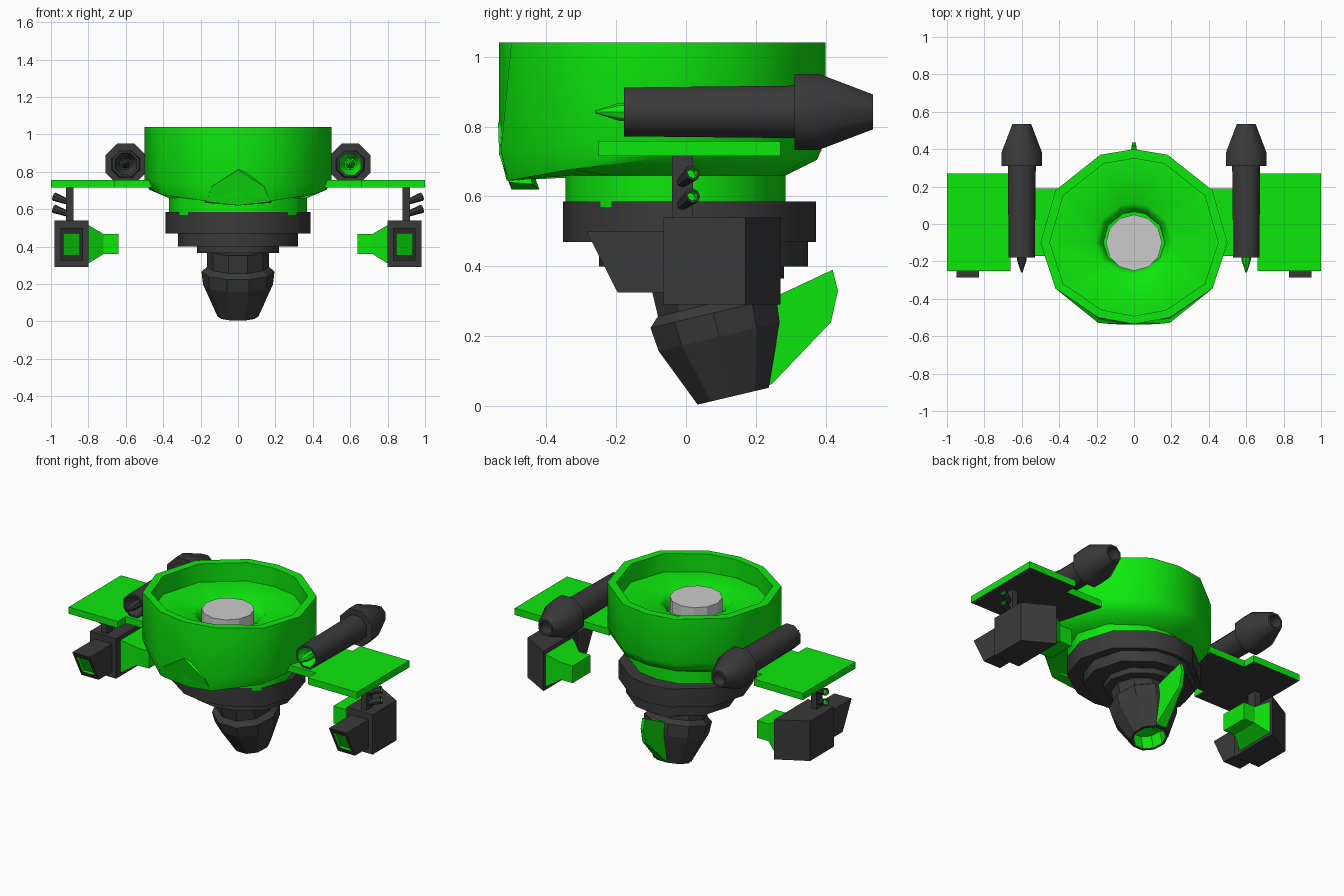
import bpy, bmesh, math
from mathutils import Vector

if "Cube" in bpy.data.objects:
    bpy.data.objects.remove(bpy.data.objects["Cube"])


def material(name, c):
    m = bpy.data.materials.new(name)
    m.diffuse_color = (*c, 1)
    m.use_nodes = True
    m.node_tree.nodes["Principled BSDF"].inputs["Base Color"].default_value = m.diffuse_color
    return m


GREEN = material("green_paint", (0.004, 0.81, 0.004))
DARK = material("dark_metal", (0.042, 0.042, 0.042))


def loft(name, rings, bands=0, mats=(GREEN, DARK), caps=(0, 0), smooth=None):
    """Skin equal-sized rings; bands gives a material slot per band."""
    bm = bmesh.new()
    vs = [[bm.verts.new(p) for p in r] for r in rings]
    n = len(rings[0])
    if isinstance(bands, int):
        bands = [bands] * (len(rings) - 1)
        caps = (bands[0], bands[0]) if bands[0] else caps
    for a, b, slot in zip(vs, vs[1:], bands):
        for i in range(n):
            j = (i + 1) % n
            bm.faces.new((a[i], a[j], b[j], b[i])).material_index = slot
    bm.faces.new(vs[0]).material_index = caps[0]
    bm.faces.new(vs[-1]).material_index = caps[1]
    bmesh.ops.recalc_face_normals(bm, faces=bm.faces)
    me = bpy.data.meshes.new(name)
    bm.to_mesh(me)
    bm.free()
    for m in mats:
        me.materials.append(m)
    ob = bpy.data.objects.new(name, me)
    bpy.context.collection.objects.link(ob)
    if smooth:
        bpy.ops.object.select_all(action='DESELECT')
        ob.select_set(True)
        bpy.context.view_layer.objects.active = ob
        bpy.ops.object.shade_smooth_by_angle(angle=math.radians(smooth))
    return ob


def circle(centre, axis, r, n, phase=0.0):
    """Ring of n points round an axis."""
    axis = Vector(axis).normalized()
    u = Vector((1, 0, 0)) if abs(axis.x) < 0.8 else Vector((0, 1, 0))
    u = (u - axis * u.dot(axis)).normalized()
    v = axis.cross(u)
    return [Vector(centre) + r * (u * math.cos(a) + v * math.sin(a))
            for a in (phase + 2 * math.pi * i / n for i in range(n))]


def turned(name, start, axis, profile, n, phase=0.0, **kw):
    """Lathe a list of (distance, radius) along an axis."""
    axis = Vector(axis).normalized()
    return loft(name, [circle(Vector(start) + axis * t, axis, r, n, phase)
                       for t, r in profile], **kw)


def rect(x0, x1, z0, z1, y, y_outer=None):
    yo = y if y_outer is None else y_outer
    return [(x0, y, z0), (x1, yo, z0), (x1, yo, z1), (x0, y, z1)]


# Main bowl: one outline scaled into rings from the recess over the rim to the neck
half = [(0, .5), (.18, .47), (.42, .28), (.5, 0), (.42, -.245), (.19, -.40), (0, -.435)]
outline = half + [(-x, y) for x, y in half[-2:0:-1]]


def bowl_ring(k, z, cy=-.1, drop=0.0, ky=None, flare=0.0):
    pts = [(x * k, (y - (flare if y < -.39 and x else 0)) * (ky or k) + cy) for x, y in outline]
    return [(x, y, z - drop * min(1, max(0, (-y - .22) / .24))) for x, y in pts]


loft("bowl_body", [
    bowl_ring(.33, .85), bowl_ring(.36, .90), bowl_ring(.42, .925),
    bowl_ring(.90, .925), bowl_ring(.90, 1.04), bowl_ring(1, 1.04),
    bowl_ring(1, .76, drop=.03, flare=.03), bowl_ring(.95, .705, drop=.06, flare=.03),
    bowl_ring(.74, .66, -.052, ky=.675), bowl_ring(.74, .57, -.052, ky=.675)], smooth=45)
turned("centre_disc", (0, -.1, .83), (0, 0, 1), [(0, .15), (.125, .15)], 12, mats=())

# Faceted arch on the front of the bowl
loft("front_arch", [
    [(-.18, -.44, .635), (-.15, -.47, .76), (0, -.52, .835),
     (.15, -.47, .76), (.18, -.44, .635), (0, -.42, .62)],
    [(-.17, -.505, .64), (-.14, -.535, .72), (0, -.538, .81),
     (.14, -.535, .72), (.17, -.505, .64), (0, -.50, .62)]])

# Stepped dark base, reusing the bowl outline
for i, (k, cy, z0, z1) in enumerate([(.775, -.015, .47, .585), (.64, .03, .40, .475),
                                     (.44, .06, .365, .405)]):
    loft(f"base_step_{i + 1}", [bowl_ring(k, z0, cy), bowl_ring(k, z1, cy)], bands=1, smooth=45)

# Tilted thruster with a green inside
turned("thruster", (0, .135, .028), (0, -.23, .973),
       [(.09, .095), (0, .095), (0, .11), (.175, .187), (.245, .195), (.272, .165), (.37, .165)],
       10, bands=[0, 1, 1, 1, 1, 1], caps=(0, 1))

# Wedge fin behind the thruster
fin = [(.20, .05), (.245, .062), (.415, .24), (.435, .33), (.42, .39), (.26, .315), (.16, .27)]
loft("rear_fin", [[(s * w, y, z) for (y, z), w in
                   zip(fin, (.035, .035, .012, .01, .01, .035, .035))] for s in (-1, 1)])

for s, side in ((1, "right"), (-1, "left")):
    def flip(rings):
        return [[(s * p[0], p[1], p[2]) for p in r] for r in rings]

    # Stepped wing plate, green with a dark underside
    plan = [(.40, -.17), (.66, -.17), (.66, -.25), (1, -.25),
            (1, .27), (.66, .27), (.66, .19), (.40, .19)]
    loft(f"wing_{side}", flip([[(x, y, z) for x, y in plan] for z in (.715, .757)]),
         bands=[0], caps=(1, 0))

    # Gun barrel with a hollow nose and tail, the right one green inside
    inner = 0 if s > 0 else 1
    k = 1 / math.cos(math.pi / 8)
    turned(f"gun_{side}", (s * .6, 0, .842), (0, 1, 0),
           [(t, r * k) for t, r in ((-.10, .03), (-.178, .058), (-.178, .070), (.31, .075),
                                    (.31, .109), (.38, .109), (.535, .050), (.535, .038),
                                    (.47, .036))],
           8, math.pi / 8, bands=[inner] + [1] * 7, caps=(inner, 1), smooth=50)
    turned(f"gun_spike_{side}", (s * .6, -.26, .842), (0, 1, 0),
           [(0, .004), (.07, .026), (.17, .026)], 8, bands=inner)

    # Hanging pod: box with a diagonal back, slanted nose frame and recessed green lens
    loft(f"pod_{side}", flip([rect(.80, .98, .29, .54, -.065),
                              rect(.80, .98, .29, .54, .27, .17)]), bands=1)

    def slant(x0, x1, z0, z1, dy=0.0):
        return [(x, -.285 + (.5 - z) * .51 + dy, z) for x, z in
                ((x0, z0), (x1, z0), (x1, z1), (x0, z1))]

    loft(f"pod_nose_{side}", flip([rect(.83, .95, .325, .50, -.05), slant(.83, .95, .325, .50),
                                   slant(.847, .933, .355, .47), slant(.847, .933, .355, .47, .025)]),
         bands=[1, 1, 0], caps=(1, 0))

    # Green block on the pod's inner face
    loft(f"pod_block_{side}", flip([
        [(x, y, z) for y, z in ((y0, z0), (y1, z0), (y1, z1), (y0, z1))]
        for x, y0, y1, z0, z1 in ((.80, -.02, .25, .31, .515), (.72, .03, .21, .36, .468),
                                  (.64, .03, .21, .36, .468))]))

    # Pylon with two small angled tubes
    loft(f"pylon_{side}", flip([rect(.88, .92, .53, .72, -.04), rect(.88, .92, .53, .72, .02)]),
         bands=1)
    for i, z in enumerate((.573, .638)):
        turned(f"tube_{side}_{i + 1}", (s * .905, -.015, z), (s * .08, .035, .03),
               [(0, .015), (.09, .023), (.09, .016), (.075, .014)], 8,
               bands=[1, 1, 0], caps=(1, 0))
